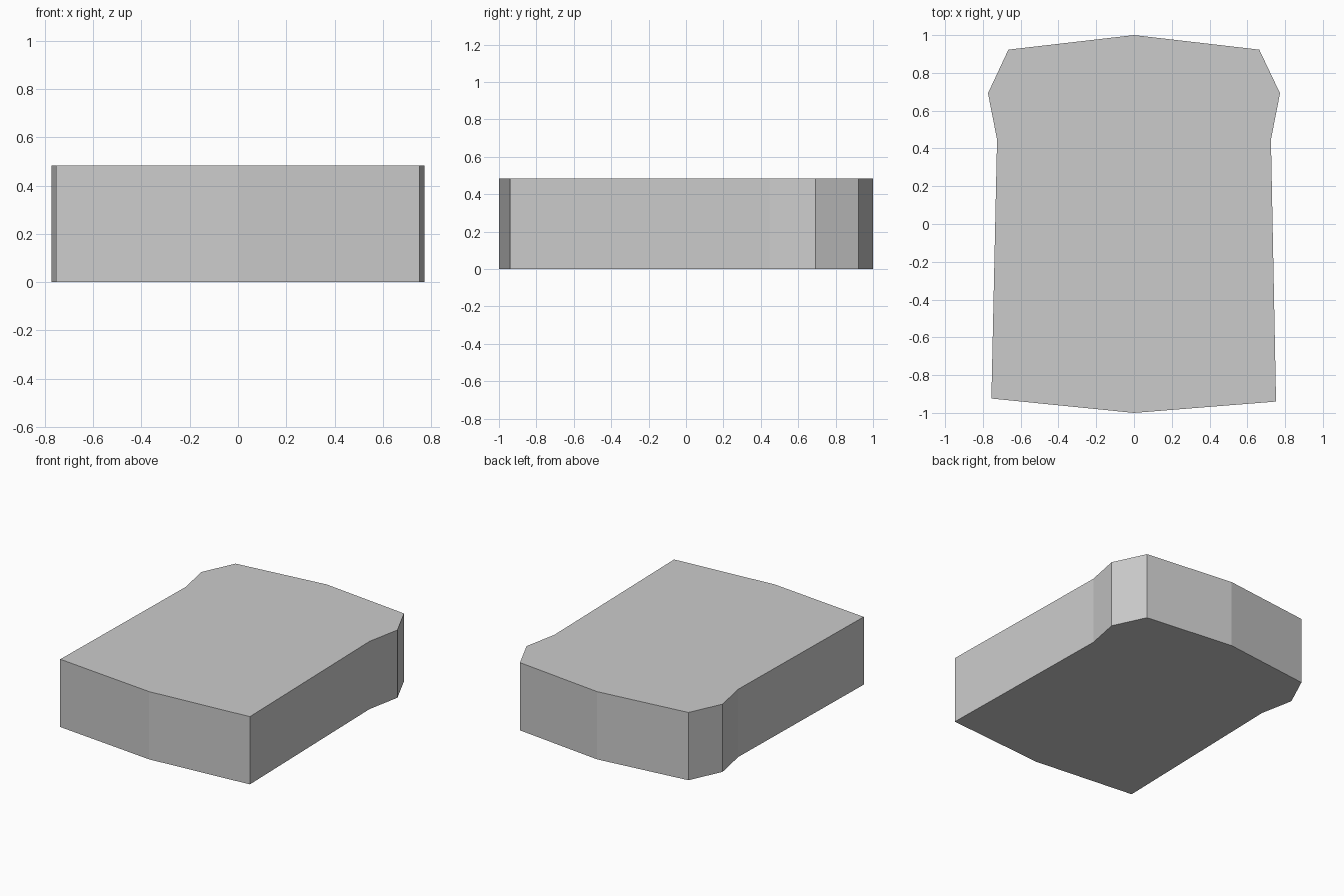
import bpy
import bmesh

if "Cube" in bpy.data.objects:
    bpy.data.objects.remove(bpy.data.objects["Cube"])

HEIGHT = 0.483

# Outline seen from above, counter-clockwise from the front point
outline = [
    (0.0, -1.0), (0.752, -0.94), (0.725, 0.447), (0.773, 0.692), (0.663, 0.923),
    (0.0, 1.0), (-0.665, 0.923), (-0.773, 0.692), (-0.725, 0.447), (-0.755, -0.924),
]


def extruded_slab(name, points, height):
    bm = bmesh.new()
    base = bm.faces.new([bm.verts.new((x, y, 0.0)) for x, y in points])
    result = bmesh.ops.extrude_face_region(bm, geom=[base], use_keep_orig=True)
    top = [e for e in result["geom"] if isinstance(e, bmesh.types.BMVert)]
    bmesh.ops.translate(bm, verts=top, vec=(0.0, 0.0, height))
    bmesh.ops.recalc_face_normals(bm, faces=bm.faces)
    mesh = bpy.data.meshes.new(name)
    bm.to_mesh(mesh)
    bm.free()
    obj = bpy.data.objects.new(name, mesh)
    bpy.context.collection.objects.link(obj)
    return obj


# Flat-faced slab body
extruded_slab("slab_body", outline, HEIGHT)
